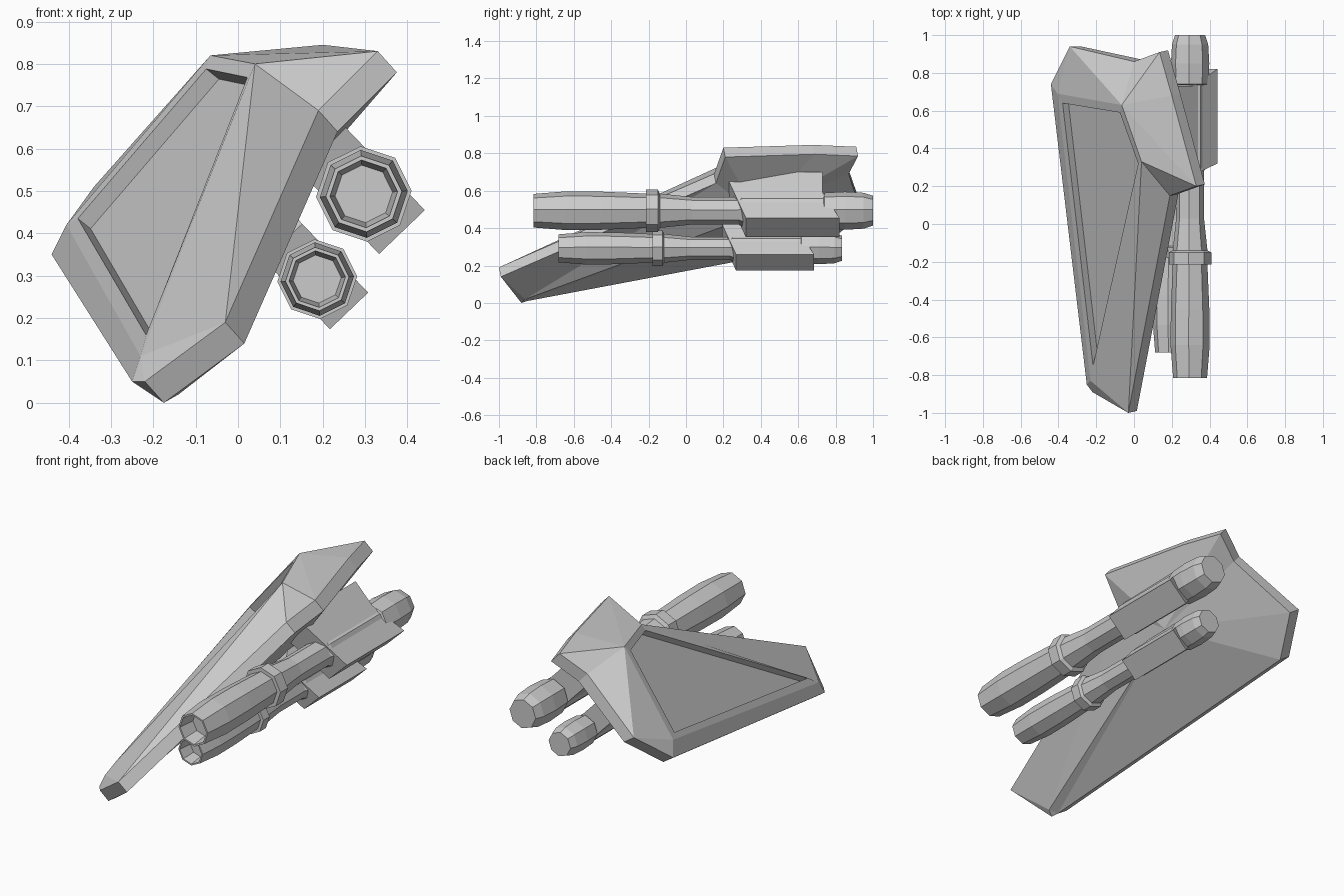
import bpy, bmesh, math
from mathutils import Vector

if "Cube" in bpy.data.objects:
    bpy.data.objects.remove(bpy.data.objects["Cube"])


def make_object(name, bm):
    bmesh.ops.recalc_face_normals(bm, faces=bm.faces[:])
    mesh = bpy.data.meshes.new(name)
    bm.to_mesh(mesh)
    bm.free()
    obj = bpy.data.objects.new(name, mesh)
    bpy.context.collection.objects.link(obj)
    return obj


# Wing hull: tilted plate with a raised, faceted top and a keel underneath
def build_hull():
    bm = bmesh.new()
    rim = [(-.03, -1, .19), (-.22, -.89, .05), (-.25, -.85, .05), (-.44, .74, .35),
           (-.34, .94, .51), (0, .86, .74), (.135, .91, .835), (.20, .68, .845),
           (.33, .20, .83), (.19, .15, .69)]
    shift, tuck = Vector((.045, .01, -.05)), Vector((.015, -.01, .01))
    up = [bm.verts.new(p) for p in rim]
    low = [bm.verts.new(Vector(p) + shift + (tuck if 2 <= i <= 4 else Vector()))
           for i, p in enumerate(rim)]
    n = len(rim)
    corners = [Vector(p) for p in [(-.23, -.83, .11), (-.405, .69, .42), (-.065, .63, .82), (.04, .33, .80)]]
    nose, left, apex, crest = ridge = [bm.verts.new(p) for p in corners]
    keel = bm.verts.new((.11, .38, .475))
    keel_tip = bm.verts.new((-.14, -.86, .02))
    for i in range(n):
        j = (i + 1) % n
        bm.faces.new((up[i], up[j], low[j], low[i]))
        if i < 2:
            bm.faces.new((low[i], low[j], keel_tip))
        elif i == 2:
            bm.faces.new((low[i], low[j], keel))
            bm.faces.new((low[i], keel, keel_tip))
        elif i == n - 1:
            bm.faces.new((low[i], low[j], keel_tip))
            bm.faces.new((low[i], keel_tip, keel))
        else:
            bm.faces.new((low[i], low[j], keel))
    # Facets around the raised panel
    for loop in [(nose, up[0], up[1]), (nose, up[1], up[2]), (nose, up[2], up[3], left),
                 (left, up[3], up[4]), (left, up[4], apex), (apex, up[4], up[5]),
                 (apex, up[5], up[6]), (apex, up[6], up[7]), (apex, up[7], up[8]),
                 (apex, up[8], crest), (crest, up[8], up[9]), (crest, up[9], up[0]),
                 (crest, up[0], nose)]:
        bm.faces.new(loop)
    # Recessed panel: border, straight walls, floor
    border = [bm.verts.new(p) for p in
              [(-.217, -.75, .16), (-.378, .64, .435), (-.075, .59, .788), (.022, .32, .768)]]
    floor = [bm.verts.new(v.co + Vector((.03, .009, -.024))) for v in border]
    for outer, inner in ((ridge, border), (border, floor)):
        for i in range(4):
            j = (i + 1) % 4
            bm.faces.new((outer[i], outer[j], inner[j], inner[i]))
    bm.faces.new(floor)
    return make_object("wing_hull", bm)


# Octagonal engine pod lathed along y, with open front nozzle
def build_pod(name, cx, cz, s):
    profile = [(-.72, .045), (-.72, .068), (-.815, .08), (-.815, .09), (-.64, .104), (-.45, .102),
               (-.215, .092), (-.215, .113), (-.15, .113), (-.14, .092), (.03, .074), (.28, .074),
               (.30, .085), (.735, .085), (.74, .096), (.85, .102), (.95, .096), (1.0, .08), (1.0, .03)]
    bm = bmesh.new()
    rings = []
    for y, r in profile:
        rings.append([bm.verts.new((cx + s * r * math.cos(a), s * y, cz + s * r * math.sin(a)))
                      for a in [math.radians(45 * k + 4) for k in range(8)]])
    for a, b in zip(rings, rings[1:]):
        for k in range(8):
            bm.faces.new((a[k], a[(k + 1) % 8], b[(k + 1) % 8], b[k]))
    bm.faces.new(rings[0])
    bm.faces.new(rings[-1])
    return make_object(name, bm)


# Slanted pylon plate that runs through the pod up to the hull
def build_pylon(name, cx, cz, s, extra=0):
    outline = [(.32, 0), (.82, 0), (.73, .19), (.73, .34 + extra), (.38, .34 + extra), (.23, .27)]
    along, across = Vector((-.69, 0, .72)), Vector((.72, 0, .69))
    base = Vector((cx + .09 * s, 0, cz - .09 * s))
    bm = bmesh.new()
    sides = [[bm.verts.new(base + s * (along * t + across * w) + Vector((0, s * y, 0)))
              for y, t in outline] for w in (-.075, .075)]
    for side in sides:
        bm.faces.new(side)
    for i in range(len(outline)):
        j = (i + 1) % len(outline)
        bm.faces.new((sides[0][i], sides[0][j], sides[1][j], sides[1][i]))
    return make_object(name, bm)


build_hull()
for label, cx, cz, s, extra in [("upper", .297, .493, 1, 0), ("lower", .187, .292, .835, .04)]:
    build_pod(label + "_engine_pod", cx, cz, s)
    build_pylon(label + "_pylon", cx, cz, s, extra)
